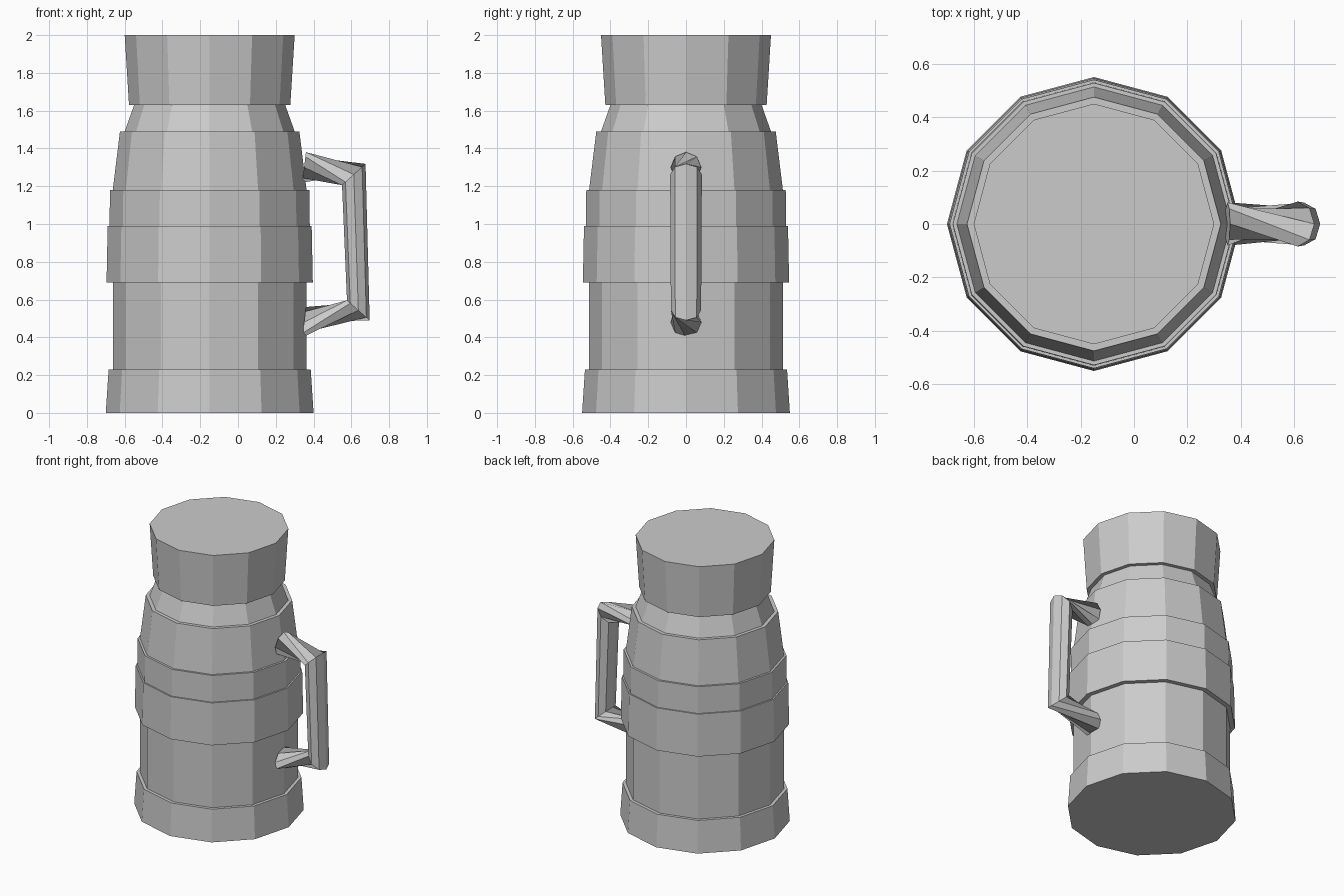
import bpy, bmesh
from math import sin, cos, pi
from mathutils import Vector

cube = bpy.data.objects.get("Cube")
if cube:
    bpy.data.objects.remove(cube, do_unlink=True)

grey = bpy.data.materials.new("light_grey")
grey.use_nodes = True
grey.diffuse_color = (0.6, 0.6, 0.6, 1)
grey.node_tree.nodes["Principled BSDF"].inputs["Base Color"].default_value = (0.6, 0.6, 0.6, 1)


def skin_rings(name, rings):
    """Bridge equal rings of points into a closed, flat-shaded tube."""
    bm = bmesh.new()
    loops = [[bm.verts.new(p) for p in ring] for ring in rings]
    for a, b in zip(loops, loops[1:]):
        for i in range(len(a)):
            j = (i + 1) % len(a)
            bm.faces.new((a[i], a[j], b[j], b[i]))
    bm.faces.new(loops[0])
    bm.faces.new(loops[-1])
    bmesh.ops.recalc_face_normals(bm, faces=bm.faces)
    mesh = bpy.data.meshes.new(name)
    bm.to_mesh(mesh)
    bm.free()
    mesh.materials.append(grey)
    obj = bpy.data.objects.new(name, mesh)
    bpy.context.collection.objects.link(obj)
    return obj


def ring(centre, radius, u, v, sides, turn=0):
    """Regular polygon in the plane of u and v."""
    return [Vector(centre) + radius * (cos(a) * Vector(u) + sin(a) * Vector(v))
            for a in (2 * pi * i / sides + turn for i in range(sides))]


# Twelve-sided body: stepped profile of (radius, height)
profile = [(0.55, 0), (0.535, 0.23), (0.513, 0.23), (0.513, 0.69),
           (0.546, 0.69), (0.54, 0.99), (0.53, 0.99), (0.528, 1.18),
           (0.513, 1.18), (0.475, 1.49), (0.45, 1.49), (0.40, 1.63),
           (0.427, 1.63), (0.45, 2.0)]
skin_rings("tankard_body", [ring((-0.15, 0, z), r, (1, 0, 0), (0, 1, 0), 12)
                            for r, z in profile])

# Eight-sided handle: arms make a quarter twist between the wall and the corners
Y = Vector((0, 1, 0))
stations = [((0.35, 0, 1.30), 0.081, (0.12, 0, 1), pi / 2),
            ((0.613, 0, 1.262), 0.084, (0.74, 0, 0.67), 0),
            ((0.637, 0, 0.543), 0.080, (0.75, 0, -0.66), 0),
            ((0.35, 0, 0.48), 0.081, (-0.12, 0, -1), pi / 2)]
skin_rings("handle", [ring(c, r, Vector(u).normalized(), Y, 8, turn)
                      for c, r, u, turn in stations])
